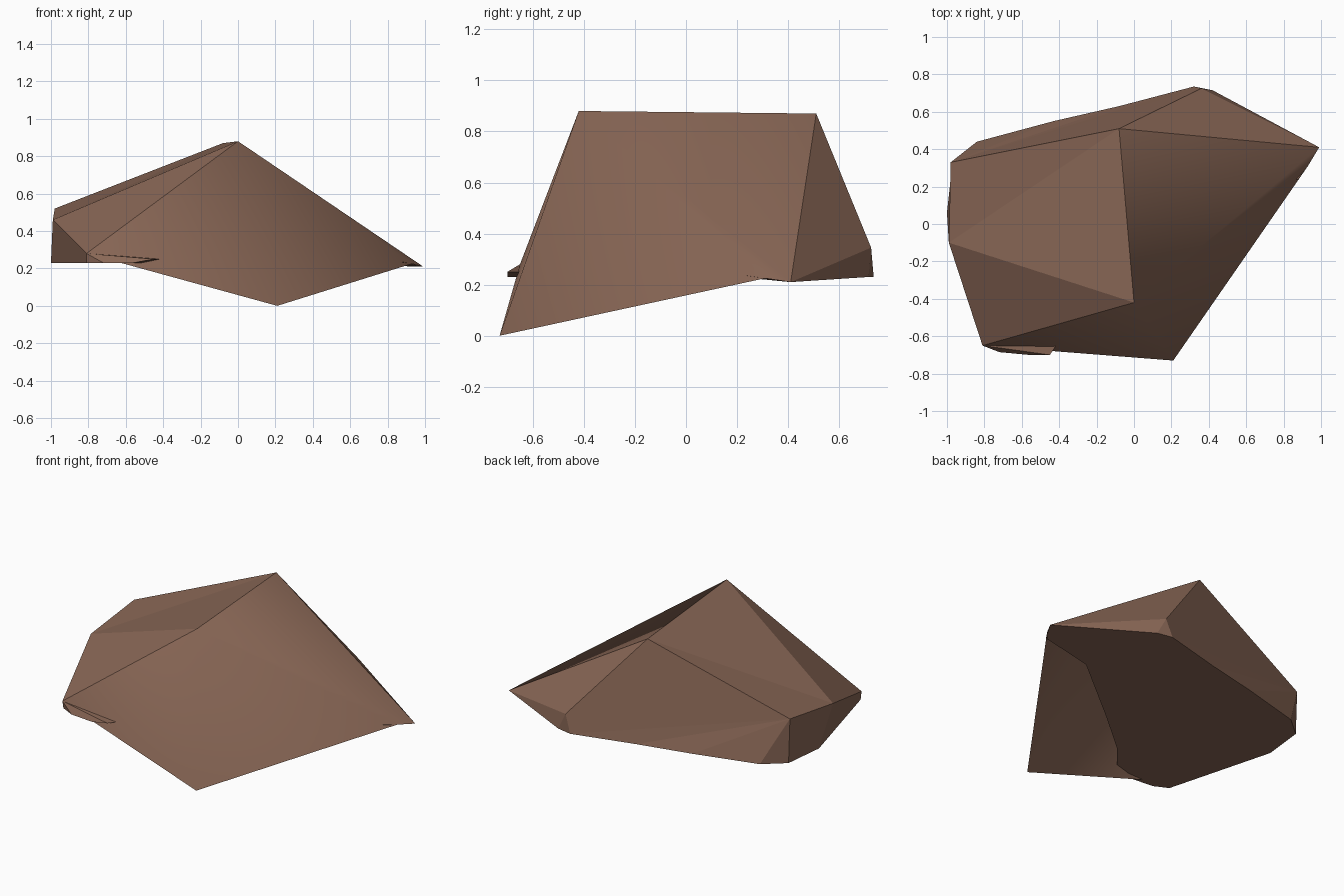
import bpy
import bmesh
from mathutils import Vector

default = bpy.data.objects.get("Cube")
if default:
    bpy.data.objects.remove(default, do_unlink=True)

# One earthy brown for the whole rock
stone = bpy.data.materials.new("brown_stone")
stone.use_nodes = True
stone.diffuse_color = (0.25, 0.135, 0.092, 1)
shader = stone.node_tree.nodes["Principled BSDF"]
shader.inputs["Base Color"].default_value = stone.diffuse_color
shader.inputs["Roughness"].default_value = 0.9

CENTRE = Vector((-0.05, 0.05, 0.35))

# Main corners of the boulder
corners = {
    "peak_front": (0, -0.42, 0.88),
    "peak_back": (-0.08, 0.51, 0.87),
    "tip": (0.99, 0.41, 0.21),
    "tip_under": (0.93, 0.31, 0.225),
    "toe": (0.21, -0.73, 0),
    "left_front": (-0.81, -0.65, 0.28),
    "left_mid": (-0.99, -0.1, 0.46),
    "left_back": (-0.98, 0.33, 0.52),
    "back": (0.36, 0.725, 0.345),
}

# Flat rim around the underside, from the front lip round the back to the tip
rim = [(-0.42, -0.655), (-0.45, -0.7), (-0.56, -0.7), (-0.72, -0.685),
       (-0.81, -0.64), (-1, 0.06), (-0.97, 0.33), (-0.84, 0.44),
       (-0.43, 0.55), (-0.08, 0.63), (0.32, 0.735), (0.42, 0.715)]
# Inner rim, set back behind the overhanging slope
inner = [(0.88, 0.24), (0.5, 0.155), (0, -0.25), (-0.27, -0.48)]
for i, (x, y) in enumerate(rim):
    corners["rim%d" % i] = (x, y, 0.25 if i < 2 else 0.23)
for i, (x, y) in enumerate(inner):
    corners["inner%d" % i] = (x, y, 0.235)


def build(name, faces, smooth=False):
    """Make one part from corner names, with every face turned outward."""
    bm = bmesh.new()
    made = {}
    for line in faces:
        keys = line.split() if isinstance(line, str) else line
        for key in keys:
            if key not in made:
                made[key] = bm.verts.new(corners[key])
        face = bm.faces.new([made[key] for key in keys])
        face.normal_update()
        if face.normal.dot(face.calc_center_median() - CENTRE) < 0:
            face.normal_flip()
        face.smooth = smooth
    mesh = bpy.data.meshes.new(name)
    bm.to_mesh(mesh)
    bm.free()
    mesh.materials.append(stone)
    obj = bpy.data.objects.new(name, mesh)
    bpy.context.collection.objects.link(obj)
    return obj


# Broad softly shaded slope that hangs below the underside
build("front_slope", [
    "peak_front left_front toe",
    "peak_front toe tip_under",
    "peak_front tip_under tip",
    "peak_front tip peak_back",
], smooth=True)

# Facets sloping from the ridge to the left
build("crown", [
    "peak_front left_mid left_front",
    "peak_front peak_back left_mid",
    "peak_back left_back left_mid",
])

# Left wall, down to the rim
build("left_wall", [
    "left_front left_mid rim5 rim4",
    "left_mid left_back rim6 rim5",
    "left_back rim7 rim6",
])

# Back wall and the end facets
build("back_wall", [
    "peak_back back left_back",
    "left_back back rim10",
    "left_back rim10 rim9",
    "left_back rim9 rim8",
    "left_back rim8 rim7",
    "peak_back tip back",
    "back rim11 rim10",
    "back tip rim11",
])

# Small lip poking out below the left front corner
build("front_lip", [
    ["left_front", "rim%d" % (i + 1), "rim%d" % i] for i in range(4)
])

# Flat underside
build("underside", [
    ["rim%d" % i for i in range(len(rim))]
    + ["tip"] + ["inner%d" % i for i in range(len(inner))]
])
